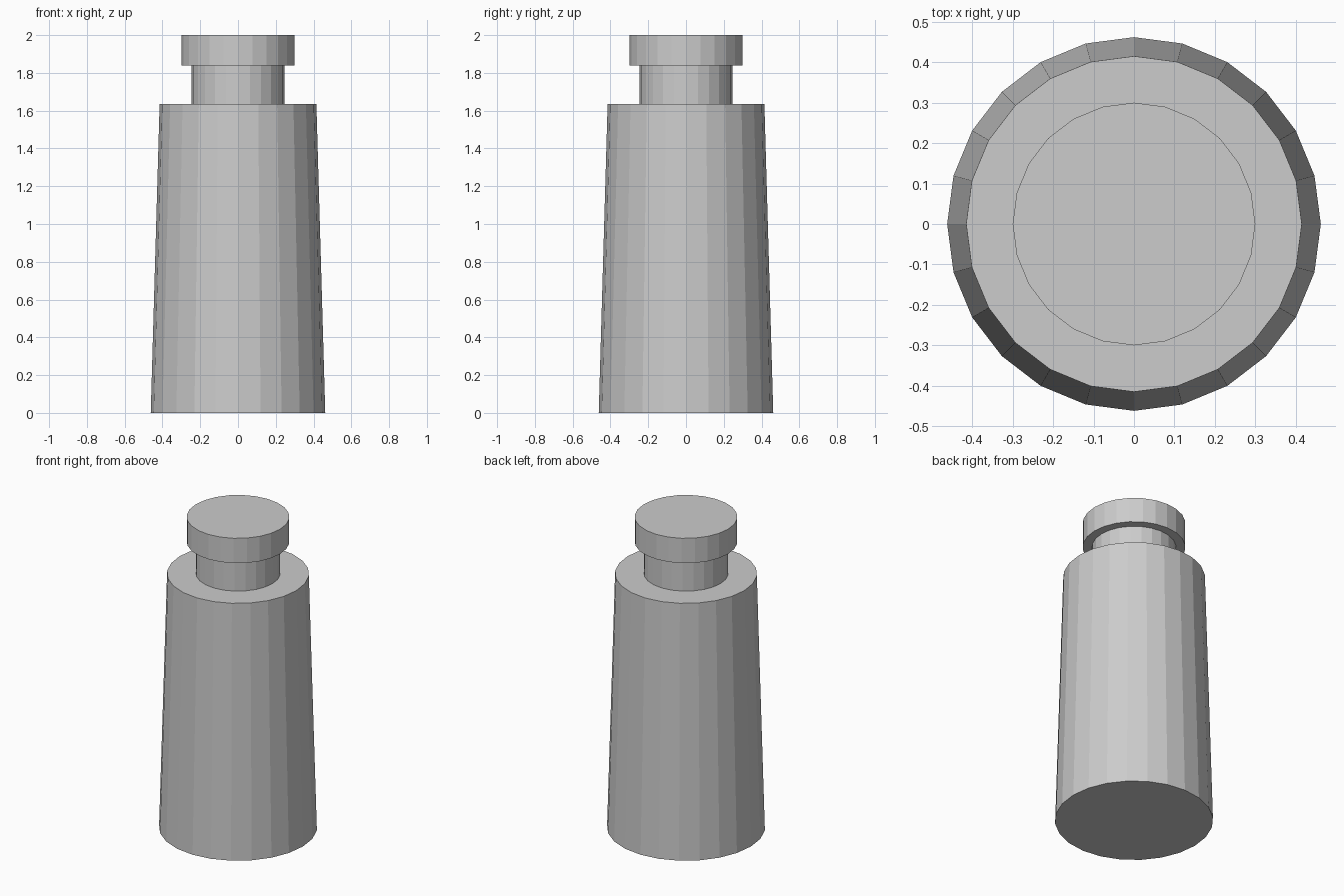
import bpy

if "Cube" in bpy.data.objects:
    bpy.data.objects.remove(bpy.data.objects["Cube"])

SIDES = 24

grey = bpy.data.materials.new("light grey")
grey.diffuse_color = (0.604, 0.604, 0.604, 1.0)
grey.use_nodes = True
grey.node_tree.nodes["Principled BSDF"].inputs["Base Color"].default_value = grey.diffuse_color


def turned_part(name, r_bottom, r_top, z_bottom, z_top):
    """Flat-sided round part between two heights."""
    bpy.ops.mesh.primitive_cone_add(
        vertices=SIDES, radius1=r_bottom, radius2=r_top,
        depth=z_top - z_bottom, location=(0, 0, (z_bottom + z_top) / 2))
    part = bpy.context.object
    part.name = name
    part.data.materials.append(grey)
    return part


# Tapered body, narrow neck and wider flat cap
turned_part("body", 0.462, 0.415, 0.0, 1.635)
turned_part("neck", 0.246, 0.246, 1.635, 1.84)
turned_part("cap", 0.30, 0.30, 1.84, 2.0)
